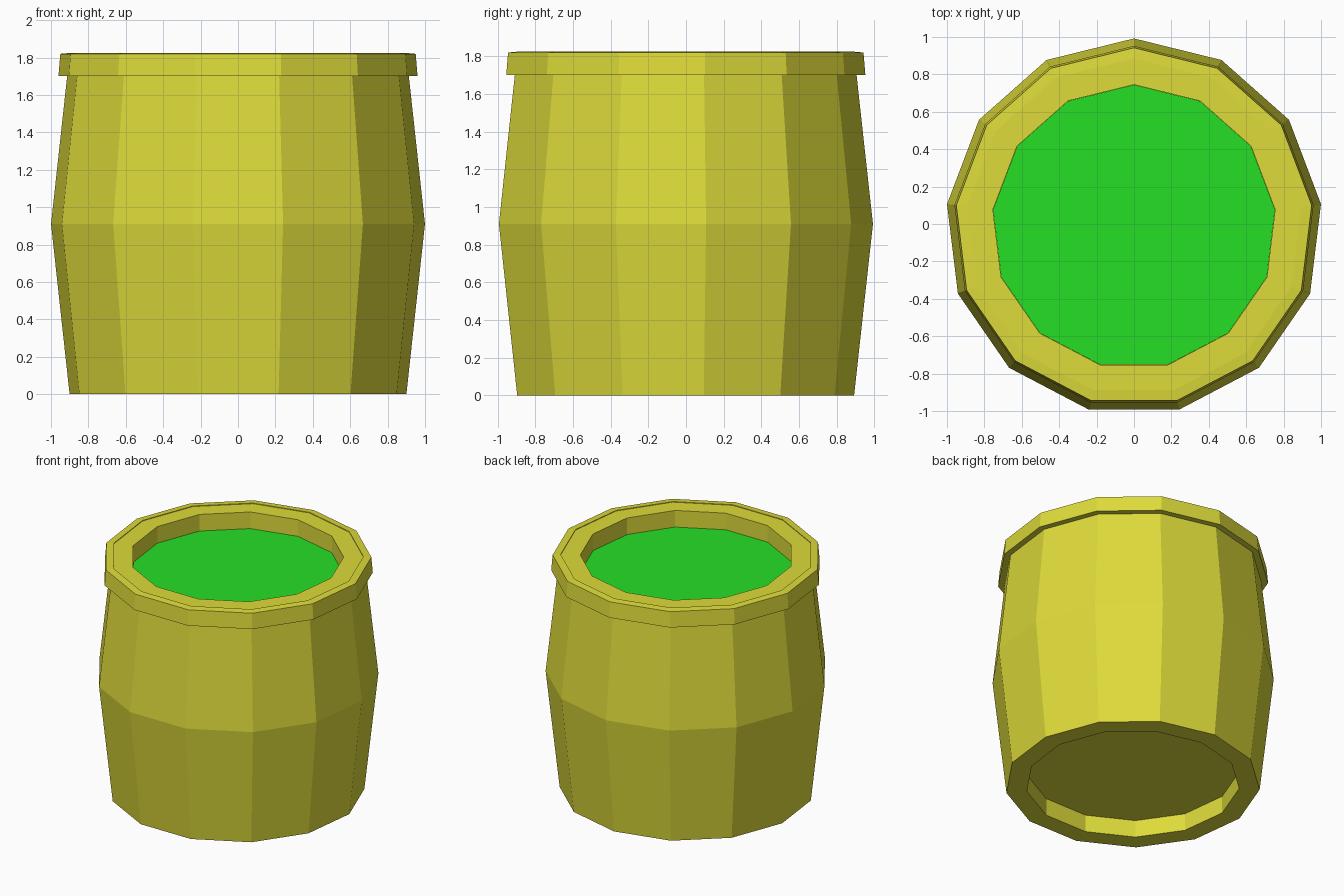
import bpy, bmesh, math

if "Cube" in bpy.data.objects:
    bpy.data.objects.remove(bpy.data.objects["Cube"], do_unlink=True)

SIDES = 13
CENTRE_Y = -0.015  # odd-sided ring, so shift to centre its bounds


def material(name, colour):
    m = bpy.data.materials.new(name)
    m.use_nodes = True
    m.diffuse_color = colour
    m.node_tree.nodes["Principled BSDF"].inputs["Base Color"].default_value = colour
    return m


def lathe(name, profile, mat, closed=False):
    """Revolve (radius, z) points; open ends are capped with flat polygons."""
    bm = bmesh.new()
    rings = []
    for r, z in profile:
        angles = [math.pi / 2 + i * math.tau / SIDES for i in range(SIDES)]
        rings.append([bm.verts.new((r * math.cos(a), r * math.sin(a), z)) for a in angles])
    pairs = list(zip(rings, rings[1:]))
    if closed:
        pairs.append((rings[-1], rings[0]))
    for low, high in pairs:
        for i in range(SIDES):
            j = (i + 1) % SIDES
            bm.faces.new((low[i], low[j], high[j], high[i]))
    if not closed:
        bm.faces.new(rings[0][::-1])
        if len(rings) > 1:
            bm.faces.new(rings[-1])
    bmesh.ops.recalc_face_normals(bm, faces=bm.faces)
    mesh = bpy.data.meshes.new(name)
    bm.to_mesh(mesh)
    bm.free()
    mesh.materials.append(mat)
    obj = bpy.data.objects.new(name, mesh)
    obj.location.y = CENTRE_Y
    bpy.context.collection.objects.link(obj)
    return obj


yellow = material("olive yellow", (0.73, 0.71, 0.042, 1))
green = material("bright green", (0.019, 0.74, 0.019, 1))

# Bulging body with a recess in the top and the bottom
lathe("barrel_body", [(0.76, 0.135), (0.76, 0), (0.907, 0), (1.007, 0.91),
                      (0.907, 1.82), (0.76, 1.82), (0.76, 1.67)], yellow)

# Band around the top edge
lathe("top_rim", [(0.90, 1.70), (0.967, 1.70), (0.957, 1.82), (0.90, 1.825)],
      yellow, closed=True)

# Liquid filling the top recess
lathe("liquid", [(0.759, 1.675), (0.759, 1.69)], green)
